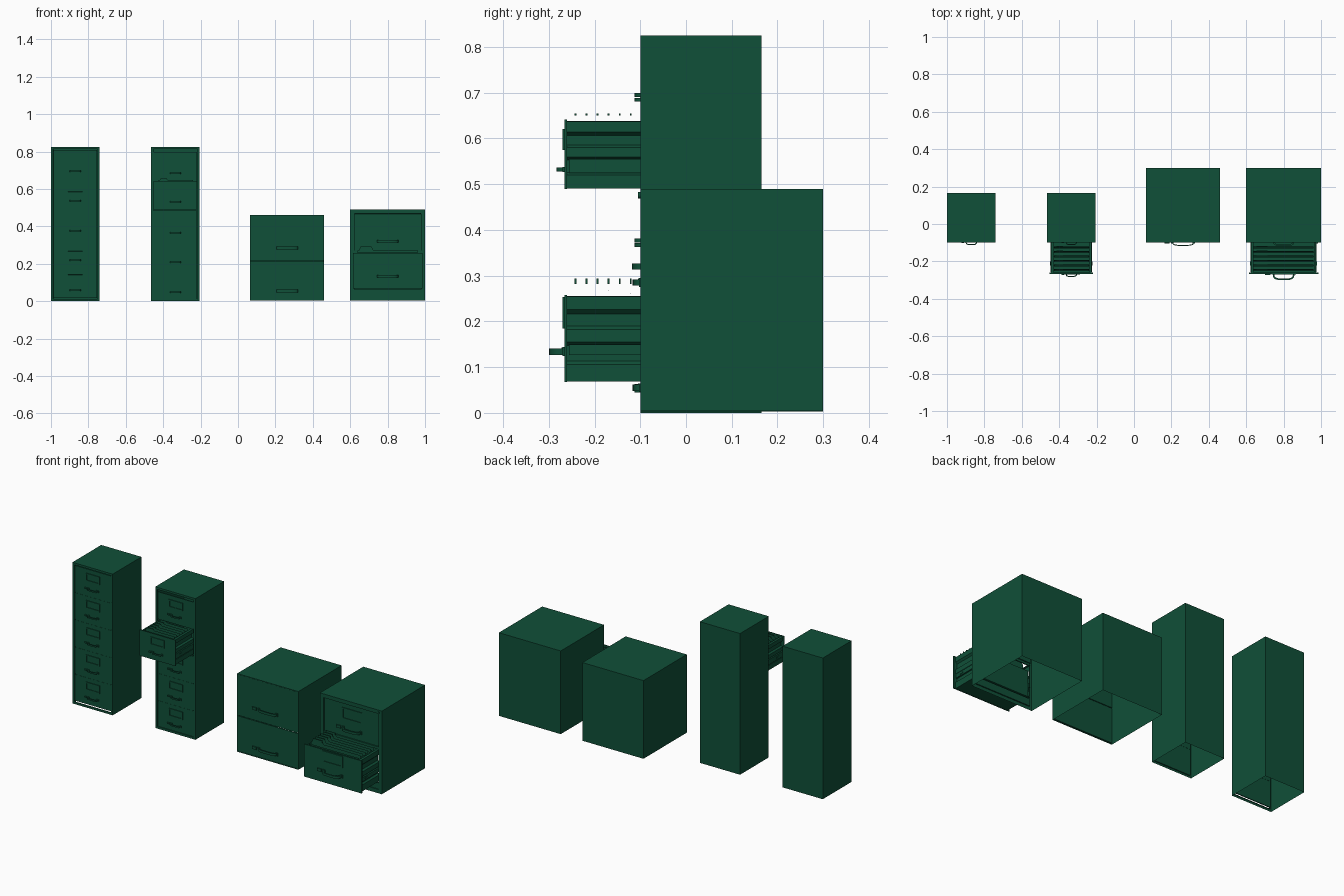
import bpy, bmesh
from math import sin, cos, pi
from mathutils import Matrix, Vector

if "Cube" in bpy.data.objects:
    bpy.data.objects.remove(bpy.data.objects["Cube"])

green = bpy.data.materials.new("green_enamel")
green.diffuse_color = (0.005, 0.08, 0.04, 1)
green.use_nodes = True
green.node_tree.nodes["Principled BSDF"].inputs["Base Color"].default_value = green.diffuse_color


def finish(name, bm, smooth=False):
    me = bpy.data.meshes.new(name)
    bm.to_mesh(me)
    bm.free()
    me.materials.append(green)
    ob = bpy.data.objects.new(name, me)
    bpy.context.collection.objects.link(ob)
    if smooth:
        bpy.ops.object.select_all(action='DESELECT')
        ob.select_set(True)
        bpy.context.view_layer.objects.active = ob
        bpy.ops.object.shade_smooth_by_angle()
    return ob


def cube(x, y, z):
    """bmesh box from (min, max) ranges"""
    bm = bmesh.new()
    size = Vector((x[1] - x[0], y[1] - y[0], z[1] - z[0], 1))
    mid = Vector((sum(x) / 2, sum(y) / 2, sum(z) / 2))
    bmesh.ops.create_cube(bm, size=1, matrix=Matrix.Translation(mid) @ Matrix.Diagonal(size))
    return bm


def box(name, x, y, z):
    return finish(name, cube(x, y, z))


def front_face(bm):
    bm.normal_update()
    return min(bm.faces, key=lambda f: f.calc_center_median().y)


def recess(bm, rim, depth):
    face = front_face(bm)
    bmesh.ops.inset_individual(bm, faces=[face], thickness=rim, use_even_offset=True)
    bmesh.ops.inset_individual(bm, faces=[face], thickness=0.0003, depth=-depth,
                               use_even_offset=True)
    return face


# Cabinet body: sheet shell, open underneath, with a framed front opening
def cabinet(name, x, y, z, rim, depth):
    bm = cube(x, y, z)
    bm.normal_update()
    bottom = min(bm.faces, key=lambda f: f.calc_center_median().z)
    bmesh.ops.delete(bm, geom=[bottom], context='FACES_ONLY')
    face = recess(bm, rim, depth)
    bmesh.ops.delete(bm, geom=[face], context='FACES_ONLY')
    finish(name + "_shell", bm)


# Arched pull, extruded in z, with two foot pads
def handle(name, cx, y, z, w, d, h):
    bm = bmesh.new()
    n = 14
    rings = []
    for i in range(n + 1):
        t = pi * i / n
        c, s = -cos(t), sin(t)
        c, s = abs(c) ** 0.6 * (1 if c > 0 else -1), s ** 0.6
        t_in = 0.008 if d > 0.025 else 0.005
        po = (cx + c * w / 2, y - s * d)
        pi_ = (cx + c * (w / 2 - t_in), y - s * (d - t_in))
        rings.append([bm.verts.new((p[0], p[1], z + k)) for p, k in
                      ((po, -h / 2), (po, h / 2), (pi_, h / 2), (pi_, -h / 2))])
    for a, b in zip(rings, rings[1:]):
        for k in range(4):
            bm.faces.new((a[k], a[(k + 1) % 4], b[(k + 1) % 4], b[k]))
    bm.faces.new(rings[0])
    bm.faces.new(rings[-1][::-1])
    bmesh.ops.recalc_face_normals(bm, faces=bm.faces)
    finish(name + "_handle", bm, True)
    for s in (-1, 1):
        a = cx + s * w / 2
        box(name + "_handle_foot", (a - 0.007, a + 0.007), (y - 0.004, y), (z - h * .7, z + h * .7))


# Card holder frame with a sunken card
def label_holder(name, cx, y, z, w, h):
    bm = cube((cx - w / 2, cx + w / 2), (y - 0.004, y + 0.001), (z - h / 2, z + h / 2))
    recess(bm, w * 0.07, 0.003)
    finish(name + "_label_holder", bm)


# Front panel and its hardware; big = wide cabinet
def drawer_front(name, x, y, z, hz, big, label, pull):
    cx = sum(x) / 2
    box(name + "_front", x, (y, y + 0.006), z)
    w = 0.115 if big else 0.06
    handle(name, cx, y, hz, w, pull, 0.014 if big else 0.008)
    lx = cx - w / 2 - (0.028 if big else 0.016)
    k = 1 if big else 0.5
    box(name + "_thumb_latch", (lx - .014 * k, lx + .014 * k), (y - .006, y),
        (hz - .007 * k, hz + .009 * k))
    if label:
        label_holder(name, cx, y, hz + (0.085 if big else 0.066), 0.13 if big else 0.09,
                     0.068 if big else 0.046)


# Pulled-out drawer: ribbed sides, floor, back, slides, folders
def drawer_body(name, x, y, z, rail, count, tab_top):
    cx, h = sum(x) / 2, z[1] - z[0]
    profile = [(0.012, 0.99), (0, 0.98), (0, 0.83), (0.010, 0.78), (0.010, 0.64), (0, 0.60),
               (0, 0.46), (0.009, 0.42), (0.009, 0.24), (0, 0.20), (0, 0.02)]
    for s, side in ((-1, "left"), (1, "right")):
        bm = bmesh.new()
        edge = (x[1] - x[0]) / 2
        cols = [[bm.verts.new((cx + s * (edge - dx), yy, z[0] + t * h)) for yy in y]
                for dx, t in profile]
        for a, b in zip(cols, cols[1:]):
            bm.faces.new((a[0], a[1], b[1], b[0]))
        finish(name + "_side_" + side, bm)
        rx = sorted((cx + s * (edge - 0.006), cx + s * (edge + 0.003)))
        box(name + "_slide_" + side, rx, (y[0] + 0.004, y[1]), rail)
        bx = sorted((cx + s * edge, cx + s * (edge + 0.005)))
        m = sum(rail) / 2
        box(name + "_slide_stop_" + side, bx, (-0.222, -0.2), (m - 0.004, m + 0.004))
    box(name + "_floor", x, y, (z[0] + 0.001, z[0] + 0.005))
    box(name + "_back", (x[0] + .012, x[1] - .012), (y[1] - .003, y[1]), (z[0], z[0] + h * .8))
    # hanging folders: a front and a taller back leaf each, plus a thick tab
    fx0, fx1 = x[0] + 0.014, x[1] - 0.014
    tw = (fx1 - fx0) * 0.19
    top = tab_top - (0.02 if h > 0.17 else 0.008)
    step = (y[1] - y[0] - 0.03) / count
    for i in range(count):
        yy = y[0] + 0.013 + step * i
        bm = bmesh.new()
        tx = fx0 + 0.014
        leaves = [[(fx0, top - .012), (fx1, top - .012)],
                  [(fx0, top - .003), (tx - .006, top), (tx, tab_top - .004),
                   (tx + tw, tab_top - .004), (tx + tw + .008, top), (fx1, top)]]
        for k, line in enumerate(leaves):
            off = step * (0.22 if k else -0.22)
            pts = [(fx1, yy, z[0] + 0.012), (fx0, yy, z[0] + 0.012)]
            pts += [(a, yy + off * (b - z[0]) / h, b) for a, b in line]
            bm.faces.new([bm.verts.new(p) for p in pts])
        finish(name + "_folder", bm)
        ty = yy + step * 0.22
        th = 0.012 if h > 0.17 else 0.005
        box(name + "_folder_tab", (tx, tx + tw), (ty - .002, ty + .002), (tab_top - th, tab_top))


# Two tall five-drawer cabinets, the second with drawer four pulled out
for name, x0, base, open_i in (("tall_closed", -1.0, 0.018, None), ("tall_open", -0.465, 0.008, 3)):
    x = (x0, x0 + 0.26)
    cabinet(name, x, (-0.1, 0.165), (0, 0.825), 0.012, 0.006)
    px = (x[0] + 0.014, x[1] - 0.014)
    for i in range(5):
        z0 = base + 0.159 * i
        label = f"{name}_drawer_{i + 1}"
        if i == open_i:
            fx = (x[0] + 0.014, x[1] - 0.014)
            drawer_front(label, fx, -0.266, (0.49, 0.642), 0.532, False, True, 0.017)
            drawer_body(label, (x[0] + 0.022, x[1] - 0.022), (-0.26, -0.085), (0.49, 0.64),
                        (0.525, 0.555), 6, 0.655)
        else:
            drawer_front(label, px, -0.095, (z0, min(z0 + 0.154, 0.811)), z0 + 0.041, False, True,
                         0.018)
        if i:
            box(name + "_cross_rail", px, (-0.094, -0.088), (z0 - 0.006, z0 + 0.001))

# Wide two-drawer cabinet, closed, plain flush fronts
cabinet("wide_closed", (0.065, 0.46), (-0.1, 0.3), (0.003, 0.46), 0.004, 0.003)
for i, (z, hz) in enumerate((((0.008, 0.213), 0.055), ((0.217, 0.455), 0.285))):
    drawer_front(f"wide_closed_drawer_{i + 1}", (0.069, 0.456), -0.099, z, hz, True, False, 0.018)

# Wide two-drawer cabinet with the lower drawer pulled out
cabinet("wide_open", (0.6, 1.0), (-0.1, 0.3), (0.004, 0.49), 0.022, 0.01)
drawer_front("wide_open_drawer_2", (0.622, 0.978), -0.088, (0.27, 0.466), 0.32, True, True, 0.03)
box("wide_open_cross_rail", (0.622, 0.978), (-0.095, -0.088), (0.258, 0.272))
box("wide_open_kick_plate", (0.622, 0.978), (-0.095, -0.088), (0.02, 0.062))
drawer_front("wide_open_drawer_1", (0.614, 0.986), -0.266, (0.068, 0.258), 0.134, True, True, 0.034)
drawer_body("wide_open_drawer_1", (0.626, 0.974), (-0.26, -0.085), (0.068, 0.258),
            (0.127, 0.15), 6, 0.294)

# Round lock on the frame
bm = bmesh.new()
bmesh.ops.create_cone(bm, cap_ends=True, segments=16, radius1=0.007, radius2=0.007, depth=0.008,
                      matrix=Matrix.Translation((0.978, -0.101, 0.476)) @ Matrix.Rotation(pi / 2, 4, 'X'))
finish("wide_open_lock", bm, True)
